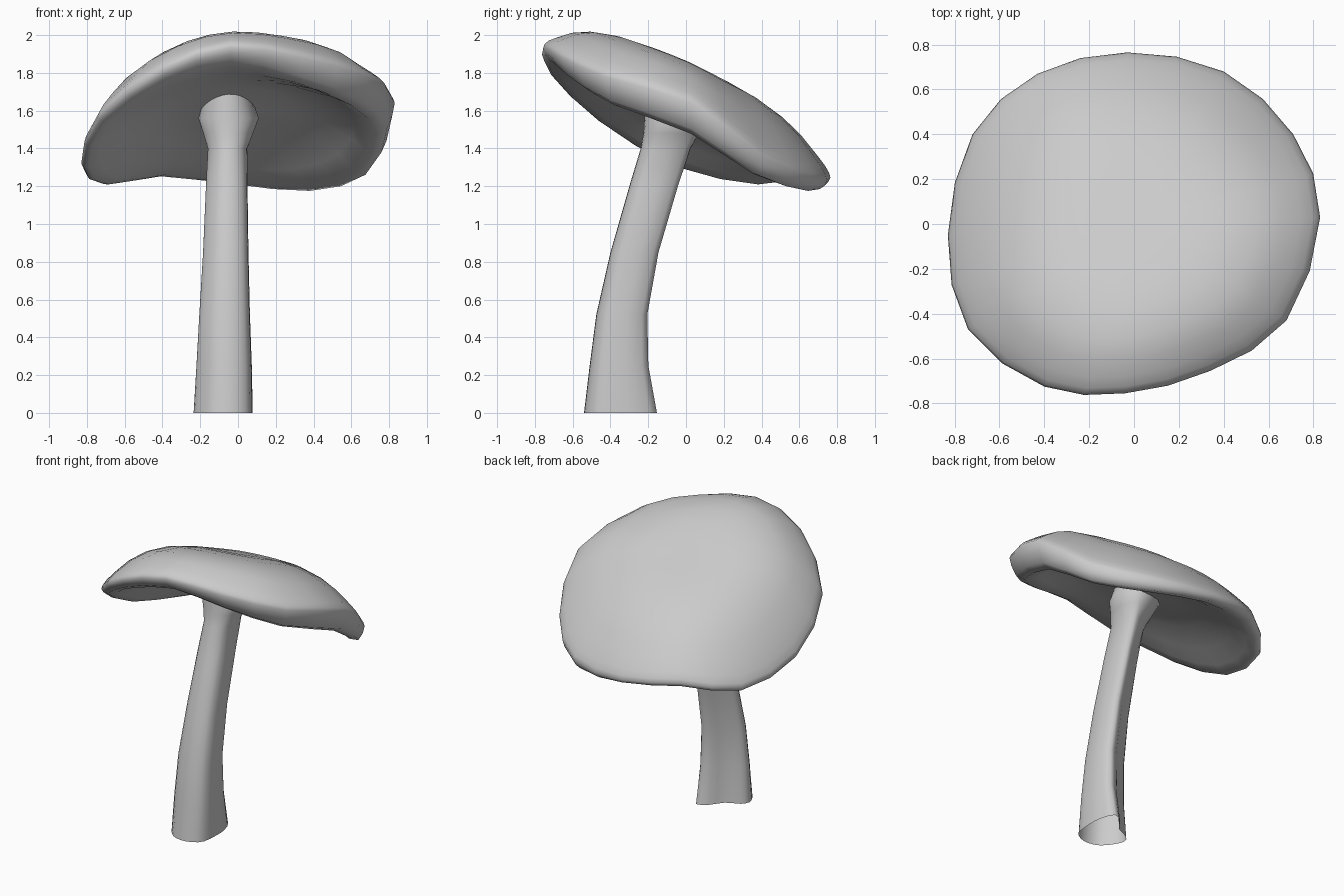
import bpy, bmesh, math
from mathutils import Vector

cube = bpy.data.objects.get("Cube")
if cube:
    bpy.data.objects.remove(cube, do_unlink=True)

grey = bpy.data.materials.new("plain grey")
grey.use_nodes = True
colour = (0.6, 0.6, 0.6, 1)
grey.diffuse_color = colour
grey.node_tree.nodes["Principled BSDF"].inputs["Base Color"].default_value = colour


def smooth_loop(points):
    """Double the points of a closed loop along a smooth curve."""
    pts = [Vector(p) for p in points]
    n, out = len(pts), []
    for i in range(n):
        a, b, c, d = (pts[(i + k) % n] for k in (-1, 0, 1, 2))
        out += [b, (9 * (b + c) - a - d) / 16]
    return out


def loft(name, rings, tips=()):
    """Skin closed rings with quads; optional tips close the two ends."""
    bm = bmesh.new()
    loops = [[bm.verts.new(p) for p in ring] for ring in rings]
    n = len(loops[0])
    for lower, upper in zip(loops, loops[1:]):
        for i in range(n):
            j = (i + 1) % n
            bm.faces.new((lower[i], lower[j], upper[j], upper[i]))
    for tip, loop in zip(tips, (loops[0][::-1], loops[-1])):
        centre = bm.verts.new(tip)
        for i in range(n):
            bm.faces.new((loop[i], loop[(i + 1) % n], centre))
    mesh = bpy.data.meshes.new(name)
    bm.to_mesh(mesh)
    bm.free()
    mesh.materials.append(grey)
    mesh.shade_smooth()
    obj = bpy.data.objects.new(name, mesh)
    bpy.context.collection.objects.link(obj)


# Cap: a tilted dome and shallow hollow; the rim's waves fade to the middle
rim = smooth_loop([
    (.83, .03, 1.63), (.71, .4, 1.35), (.4, .68, 1.23), (-.03, .765, 1.235),
    (-.43, .67, 1.28), (-.72, .4, 1.22), (-.83, -.05, 1.31), (-.74, -.47, 1.56),
    (-.4, -.725, 1.81), (-.04, -.755, 1.925), (.34, -.655, 1.87), (.68, -.43, 1.77)])
BASE = 1.51


def cap_ring(r, lift, droop=0):
    """One ring of the cap; droop fattens the lip on the left side."""
    ring = []
    for p in rim:
        tilt = .08 * p.x - .44 * p.y
        wave = p.z - BASE - tilt
        z = BASE + tilt * r + wave * r ** 3 + lift - droop * max(0, p.x)
        ring.append((p.x * r, p.y * r, z))
    return ring


under = [(.15, .08), (.35, .09), (.55, .06, .01), (.75, .01, .06), (.88, -.025, .12)]
edge = [(.95, -.03, .1), (.985, -.015, .04), (1, .01), (.99, .035), (.96, .07)]
top = [(r, .33 * (1 - r ** 3.5) + .02 * r) for r in (.9, .8, .67, .5, .34, .17)]
loft("cap", [cap_ring(*ring) for ring in under + edge + top],
     [(0, 0, BASE + .075), (0, 0, BASE + .33)])

# Stem: a leaning open tube with a groove at the back, rounder near the top
section = smooth_loop([Vector(p) for p in (
    (.9, -.65), (.98, -.05), (.95, .45), (.68, .98), (.2, .78), (-.2, .35),
    (-.8, .12), (-1, -.15), (-.85, -.48), (-.45, -.87), (.05, -1), (.55, -.92))])


def stem_ring(z, x0, x1, y0, y1, roundness):
    ring = []
    for p in section:
        q = p.lerp(p.normalized(), roundness)
        ring.append(((x0 + x1) / 2 + q.x * (x1 - x0) / 2,
                     (y0 + y1) / 2 + q.y * (y1 - y0) / 2, z))
    return ring


loft("stem", [stem_ring(*level) for level in (
    (0, -.235, .08, -.54, -.15, 0),
    (.25, -.22, .075, -.51, -.195, .05),
    (.52, -.205, .065, -.475, -.2, .1),
    (.85, -.185, .057, -.4, -.14, .15),
    (1.2, -.17, .052, -.3, -.035, .25),
    (1.4, -.16, .05, -.24, .035, .5),
    (1.48, -.185, .08, -.225, .08, .8),
    (1.56, -.21, .11, -.22, .12, 1),
    (1.7, -.17, .06, -.21, .14, 1))])
